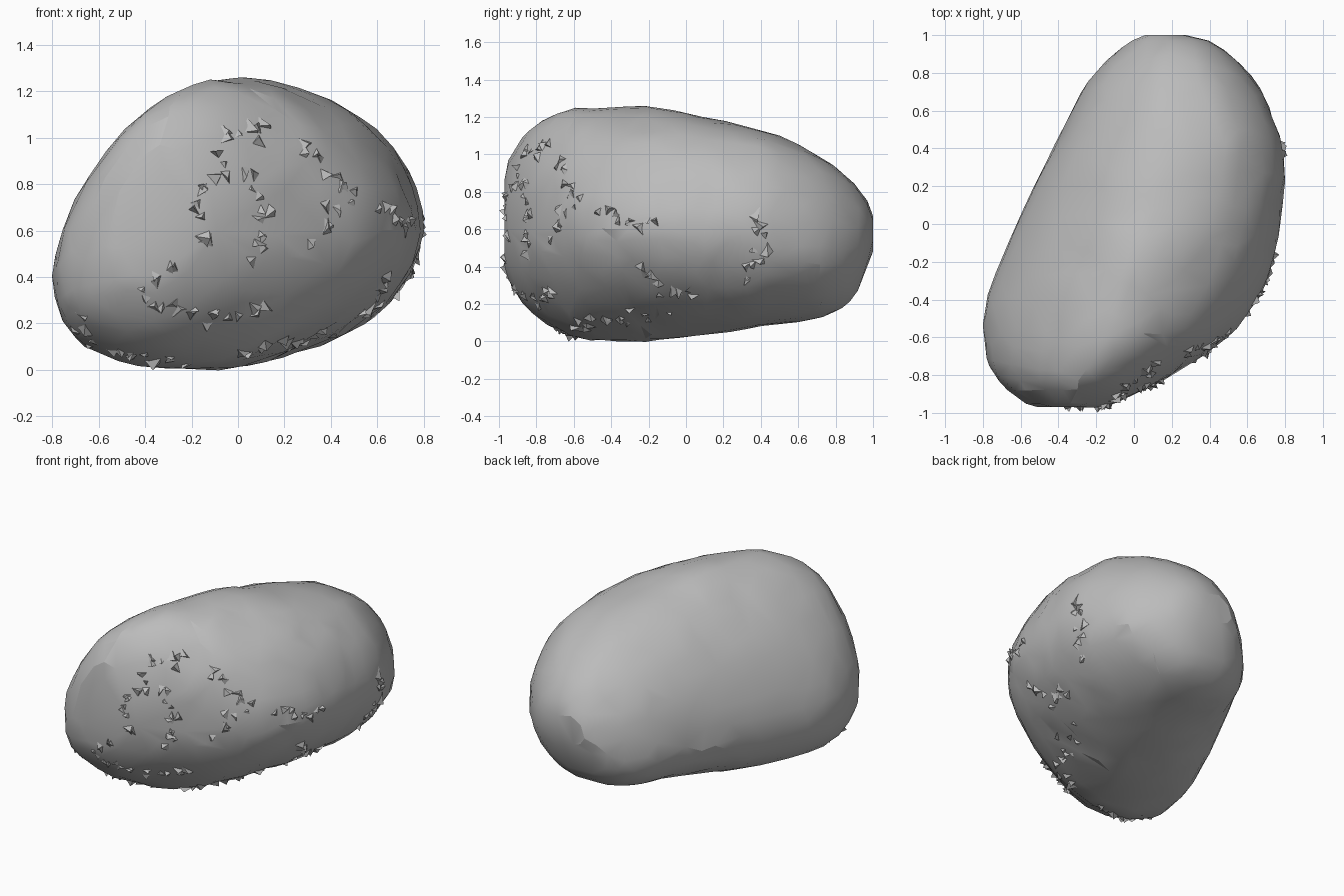
import bpy, bmesh, math, random
from mathutils import Vector, noise
from mathutils.bvhtree import BVHTree

random.seed(4)
if "Cube" in bpy.data.objects:
    bpy.data.objects.remove(bpy.data.objects["Cube"], do_unlink=True)

stone = bpy.data.materials.new("stone grey")
stone.use_nodes = True
stone.diffuse_color = (0.5, 0.5, 0.5, 1)
stone.node_tree.nodes["Principled BSDF"].inputs["Base Color"].default_value = (0.5, 0.5, 0.5, 1)


def make_object(name, bm):
    mesh = bpy.data.meshes.new(name)
    bm.to_mesh(mesh)
    bm.free()
    mesh.materials.append(stone)
    obj = bpy.data.objects.new(name, mesh)
    bpy.context.collection.objects.link(obj)
    bpy.ops.object.select_all(action='DESELECT')
    obj.select_set(True)
    bpy.context.view_layer.objects.active = obj
    return obj


# Cross-sections along the boulder: y, left x, right x, bottom z, top z
SECTIONS = [
    (-0.97, -0.5, -0.18, 0.4, 0.86),
    (-0.95, -0.57, -0.1, 0.33, 0.97),
    (-0.88, -0.67, 0.06, 0.21, 1.09),
    (-0.78, -0.75, 0.24, 0.12, 1.18),
    (-0.6, -0.795, 0.5, 0.02, 1.24),
    (-0.4, -0.78, 0.65, 0.005, 1.25),
    (-0.15, -0.69, 0.75, 0.005, 1.25),
    (0.2, -0.53, 0.795, 0.05, 1.18),
    (0.4, -0.43, 0.79, 0.08, 1.13),
    (0.55, -0.35, 0.74, 0.1, 1.08),
    (0.7, -0.28, 0.68, 0.12, 1.0),
    (0.83, -0.18, 0.58, 0.17, 0.91),
    (0.92, -0.08, 0.48, 0.27, 0.82),
    (0.97, -0.01, 0.4, 0.4, 0.75),
    (1.0, 0.06, 0.28, 0.49, 0.67),
]
SIDES = 40


def ring(y, x0, x1, z0, z1):
    """Lopsided section: four superellipse quarters between its extreme points."""
    cx, h = (x0 + x1) / 2, z1 - z0
    width = min(1, x1 - x0)
    top_x, base_x = cx + 0.02 * width, cx - 0.09 * width
    left_z, right_z = z0 + 0.32 * h, z0 + 0.48 * h
    back = max(0, min(1, (y + 0.2) / 0.6))
    points = []
    for i in range(SIDES):
        a = math.tau * i / SIDES
        c, s = math.cos(a), math.sin(a)
        mid_x = top_x if s > 0 else base_x
        mid_z = right_z if c > 0 else left_z
        if s > 0:
            power = 1.9 + 0.25 * back if c > 0 else 1.6 + 0.22 * back
        else:
            power = 1.65 + 0.3 * back if c > 0 else 2.5 - 0.35 * back
        u = math.copysign(abs(c) ** (2 / power), c)
        v = math.copysign(abs(s) ** (2 / power), s)
        x = mid_x + u * ((x1 - mid_x) if c > 0 else (mid_x - x0))
        z = mid_z + v * ((z1 - mid_z) if s > 0 else (mid_z - z0))
        points.append(Vector((x, y, z)))
    return points


def in_between(i, t):
    """Section part-way from section i to the next, on a smooth curve."""
    a, b = SECTIONS[i], SECTIONS[i + 1]
    before, after = SECTIONS[max(i - 1, 0)], SECTIONS[min(i + 2, len(SECTIONS) - 1)]
    span = b[0] - a[0]
    result = [a[0] + span * t]
    for k in range(1, 5):
        slope_a = (b[k] - before[k]) / (b[0] - before[0]) * span
        slope_b = (after[k] - a[k]) / (after[0] - a[0]) * span
        rise = b[k] - a[k]
        result.append(a[k] + slope_a * t + (3 * rise - 2 * slope_a - slope_b) * t * t
                      + (slope_a + slope_b - 2 * rise) * t ** 3)
    return result


# Boulder body: loft, gentle lumps, then an irregular triangle surface
bm = bmesh.new()
rows = []
for i in range(len(SECTIONS) - 1):
    steps = max(1, round((SECTIONS[i + 1][0] - SECTIONS[i][0]) / 0.05))
    rows += [in_between(i, k / steps) for k in range(steps)]
rows.append(SECTIONS[-1])
loops = [[bm.verts.new(p) for p in ring(*r)] for r in rows]
for low, high in zip(loops, loops[1:]):
    for i in range(SIDES):
        j = (i + 1) % SIDES
        bm.faces.new((low[i], low[j], high[j], high[i]))
for end in (loops[0], loops[-1]):
    bmesh.ops.poke(bm, faces=[bm.faces.new(end)])
bmesh.ops.recalc_face_normals(bm, faces=bm.faces)
bm.normal_update()
for v in bm.verts:
    if abs(v.co.y) < 0.92:
        rough = 1.5 if v.co.y < 0.4 and v.normal.x - v.normal.y > 0.3 else 0.9
        v.co += v.normal * rough * (0.009 * noise.noise(v.co * 5) + random.uniform(-0.004, 0.003))
bmesh.ops.triangulate(bm, faces=bm.faces)
boulder = make_object("boulder", bm)
thin = boulder.modifiers.new("irregular facets", 'DECIMATE')
thin.ratio = 0.33
bpy.ops.object.modifier_apply(modifier=thin.name)
bpy.ops.object.shade_smooth_by_angle(angle=math.radians(18))

# Crack lines: (x, z) on the front, (y, z) on the right-hand flank
FRONT_CRACKS = [
    [(0.14, 1.03), (-0.05, 1.02), (-0.07, 0.85), (-0.16, 0.75), (-0.15, 0.52)],
    [(-0.27, 0.45), (-0.4, 0.35), (-0.3, 0.25), (-0.12, 0.22), (0.15, 0.28)],
    [(0.04, 0.85), (0.12, 0.68), (0.08, 0.5), (0.05, 0.42)],
    [(0.3, 0.98), (0.38, 0.85), (0.5, 0.78), (0.4, 0.68), (0.28, 0.55)],
    [(-0.72, 0.2), (-0.6, 0.1), (-0.4, 0.06), (-0.2, 0.05)],
    [(0.02, 0.06), (0.25, 0.13), (0.45, 0.2)],
]
FLANK_CRACKS = [
    [(0.4, 0.7), (0.4, 0.45), (0.3, 0.3)],
    [(-0.45, 0.7), (-0.28, 0.63), (-0.12, 0.65)],
    [(-0.25, 0.4), (-0.12, 0.27), (0.1, 0.26)],
    [(-0.4, 0.12), (-0.28, 0.14)],
]
tree = BVHTree.FromObject(boulder, bpy.context.evaluated_depsgraph_get())
bm = bmesh.new()


def add_shard(point, normal):
    """Crooked pyramid standing out of the surface."""
    side = normal.orthogonal().normalized()
    other = normal.cross(side)
    turn, size = random.uniform(0, math.tau), random.uniform(0.028, 0.055)
    base = []
    for k in range(3):
        a = turn + k * math.tau / 3 + random.uniform(-0.6, 0.6)
        offset = side * math.cos(a) + other * math.sin(a)
        base.append(bm.verts.new(point - normal * 0.008 + offset * size))
    lean = side * random.uniform(-0.03, 0.03) + other * random.uniform(-0.03, 0.03)
    tip = bm.verts.new(point + normal * random.uniform(0.01, 0.032) + lean)
    bm.faces.new(base[::-1])
    for k in range(3):
        bm.faces.new((base[k], base[(k + 1) % 3], tip))


def scatter(cracks, place, direction):
    for crack in cracks:
        for a, b in zip(crack, crack[1:]):
            a, b = Vector(a), Vector(b)
            count = max(2, round((b - a).length / 0.04))
            for k in range(count):
                p = a.lerp(b, k / count)
                p += Vector((random.gauss(0, 0.018), random.gauss(0, 0.018)))
                hit, normal, _, _ = tree.ray_cast(place(p), direction)
                if hit:
                    add_shard(hit, normal)


scatter(FRONT_CRACKS, lambda p: Vector((p.x, -3, p.y)), Vector((0, 1, 0)))
scatter(FLANK_CRACKS, lambda p: Vector((3, p.x, p.y)), Vector((-1, 0, 0)))
bmesh.ops.recalc_face_normals(bm, faces=bm.faces)
make_object("surface_shards", bm)
